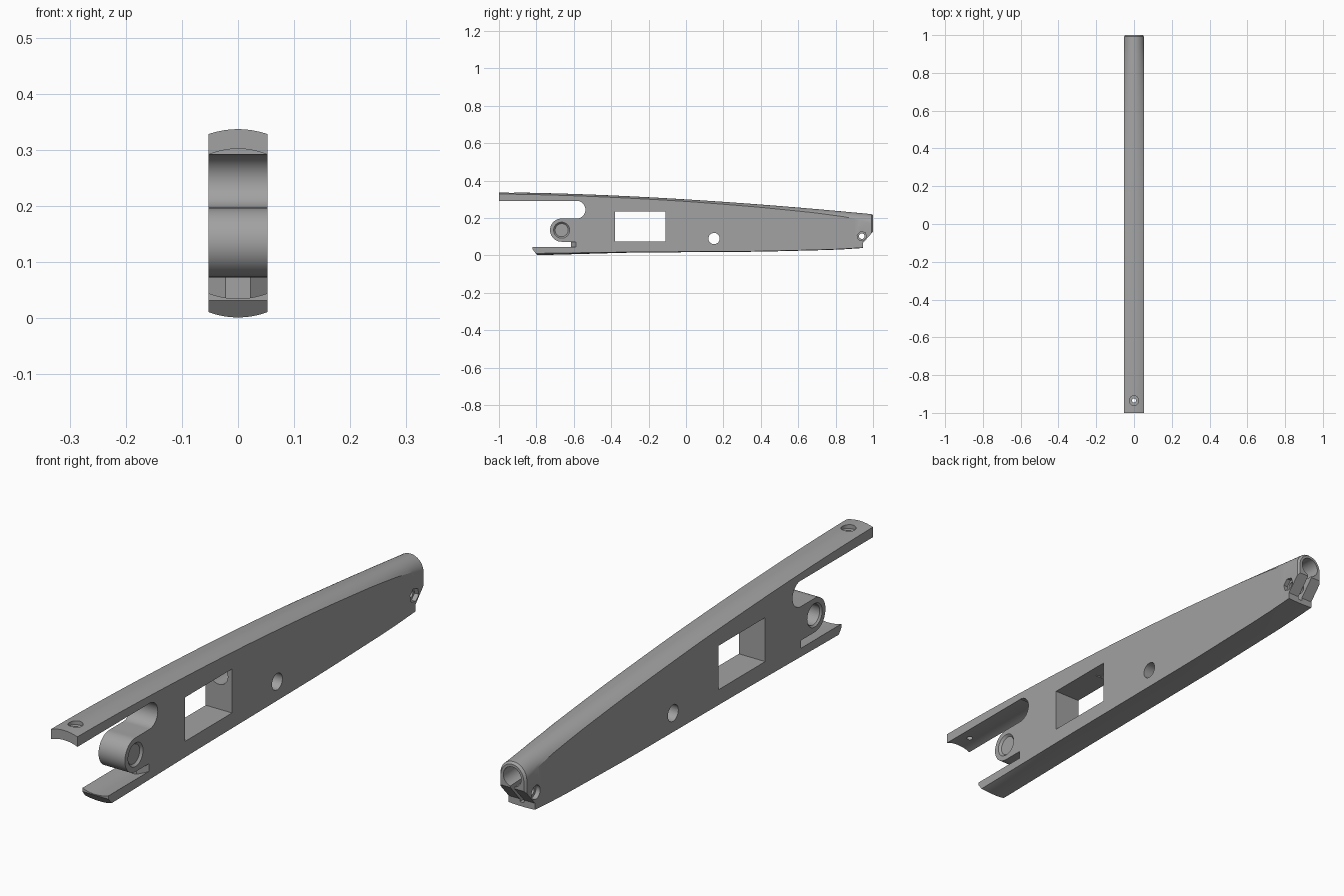
import bpy, bmesh, math
from mathutils import Vector

if "Cube" in bpy.data.objects:
    bpy.data.objects.remove(bpy.data.objects["Cube"])

W = 0.053                                   # half width of the arm
grey = bpy.data.materials.new("grey plastic")
grey.diffuse_color = (0.36, 0.36, 0.36, 1)
grey.use_nodes = True
grey.node_tree.nodes["Principled BSDF"].inputs["Base Color"].default_value = grey.diffuse_color


def loft(name, rings):
    """Closed solid skinned through rings of equal point count."""
    bm = bmesh.new()
    vs = [[bm.verts.new(p) for p in r] for r in rings]
    n = len(rings[0])
    for a, b in zip(vs, vs[1:]):
        for i in range(n):
            j = (i + 1) % n
            bm.faces.new((a[i], a[j], b[j], b[i]))
    bm.faces.new(vs[0])
    bm.faces.new(vs[-1])
    bmesh.ops.recalc_face_normals(bm, faces=bm.faces)
    me = bpy.data.meshes.new(name)
    bm.to_mesh(me)
    bm.free()
    ob = bpy.data.objects.new(name, me)
    bpy.context.collection.objects.link(ob)
    me.materials.append(grey)
    return ob


def side_prism(name, yz, x0=-0.2, x1=0.2):
    return loft(name, [[(x, y, z) for y, z in yz] for x in (x0, x1)])


def rod(name, a, b, r, r2=None, sides=40):
    a, b = Vector(a), Vector(b)
    d = (b - a).normalized()
    u = d.orthogonal().normalized()
    v = d.cross(u)
    ang = [2 * math.pi * i / sides for i in range(sides)]
    return loft(name, [[p + (u * math.cos(t) + v * math.sin(t)) * q for t in ang]
                       for p, q in ((a, r), (b, r if r2 is None else r2))])


def combine(ob, other, op="DIFFERENCE"):
    m = ob.modifiers.new("bool", "BOOLEAN")
    m.operation, m.solver, m.object = op, "EXACT", other
    bpy.context.view_layer.objects.active = ob
    bpy.ops.object.modifier_apply(modifier=m.name)
    bpy.data.objects.remove(other, do_unlink=True)


def arc(z_mid, sag, n=16, w=W):
    """Crowned line from +w to -w, with z_mid in the middle, sag lower at the sides."""
    R = (w * w + sag * sag) / (2 * sag)
    t = math.asin(min(1, w / R))
    return [(R * math.sin(t * (1 - 2 * i / n)),
             z_mid - R + R * math.cos(t * (1 - 2 * i / n))) for i in range(n + 1)]


def interp(table, y):
    for (a, p), (b, q) in zip(table, table[1:]):
        if y <= b:
            return p + (q - p) * (y - a) / (b - a)
    return table[-1][1]


# crowned, tapering body
TOP_CROWN = [(-1, .009), (0, .011), (.4, .015), (.7, .021), (.85, .028), (.93, .037), (1, .052)]
BOTTOM = [(-1, 0), (-.8, .001), (-.3, .015), (.4, .02), (.8, .03), (1, .043)]
BOTTOM_CROWN = [(-1, .011), (-.8, .01), (-.3, .003), (1, .002)]


def section(y, inset=0.0):
    top = 0.337 - 0.117 * ((y + 1) / 2) ** 1.65 - inset
    upper = arc(top, interp(TOP_CROWN, y), w=W)
    lower = [(-x, 2 * interp(BOTTOM, y) - z)
             for x, z in arc(interp(BOTTOM, y), interp(BOTTOM_CROWN, y))]
    k = (W - inset) / W
    return [(x * k, y, z) for x, z in upper + lower]


stations = [-1 + 0.08 * i for i in range(24)] + [0.9, 0.93, 0.96, 0.992]
body = loft("arm_body", [section(y) for y in stations] + [section(1.0, 0.006)])

# open mouth at the front, with a hollowed upper and lower jaw
mouth_w = W + 0.02
upper = arc(0.302, 0.021, w=mouth_w)
lower = [(-x, 0.035 + (0.035 - z)) for x, z in arc(0.035, 0.019, w=mouth_w)]
combine(body, loft("mouth", [[(x, y, z) for x, z in upper + lower] for y in (-1.1, -0.585)]))
combine(body, rod("mouth_round", (-.2, -.585, .2445), (.2, -.585, .2445), 0.0475))
# shorter lower jaw with a slanted tip, and slanted rear corner
combine(body, side_prism("jaw_tip", [(-1.1, -.1), (-.717, -.1), (-.82, .032), (-.82, .25), (-1.1, .25)]))
combine(body, side_prism("rear_corner", [(1.1, -.1), (.945, -.1), (.945, .065), (1.02, .15), (1.1, .15)]))

# pivot lug inside the mouth
cy, cz, r = -0.665, 0.135, 0.062
lug_profile = [(-.56, cz + r)] + [
    (cy + r * math.cos(t), cz + r * math.sin(t))
    for t in (math.pi / 2 + math.pi * i / 28 for i in range(29))] + [(-.56, cz - r)]
combine(body, side_prism("pivot_lug", lug_profile, -W, W), "UNION")
# faceted block below the lug
block = [(-W, -.57), (-W, -.587), (-.022, -.615), (.022, -.615), (W, -.587), (W, -.57)]
combine(body, loft("lug_block", [[(x, y, z) for x, y in block] for z in (.03, .085)]), "UNION")

# pivot hole with chamfered rims
combine(body, rod("pivot_hole", (-.2, cy, cz), (.2, cy, cz), 0.037))
for s in (-1, 1):
    combine(body, rod("pivot_rim", (s * (W + .002), cy, cz), (s * (W - .008), cy, cz), 0.045, 0.035))

# window and cross hole
combine(body, side_prism("window", [(-.38, .075), (-.11, .075), (-.11, .235), (-.38, .235)]))
combine(body, rod("cross_hole", (-.2, .15, .09), (.2, .15, .09), 0.03))

# long bore from the rear end to the window, with a clamp slot beneath
combine(body, rod("bore", (0, -.2, .204), (0, 1.1, .165), 0.036))
combine(body, side_prism("clamp_slot", [(.75, .055), (1.1, .055), (1.1, .16), (.75, .16)], -.008, .008))

# clamp screw: through hole, round head recess, hexagonal nut recess
combine(body, rod("clamp_hole", (-.2, .94, .103), (.2, .94, .103), 0.015))
combine(body, rod("head_recess", (-.2, .94, .103), (-.036, .94, .103), 0.025))
combine(body, rod("nut_recess", (.036, .94, .103), (.2, .94, .103), 0.026, sides=6))

# countersunk screw hole in the upper jaw
combine(body, rod("jaw_hole", (0, -.935, .25), (0, -.935, .4), 0.011))
combine(body, rod("jaw_countersink", (0, -.935, .322), (0, -.935, .4), 0.025))

bpy.ops.object.select_all(action="DESELECT")
body.select_set(True)
bpy.context.view_layer.objects.active = body
bpy.ops.object.shade_smooth_by_angle(angle=math.radians(25))
